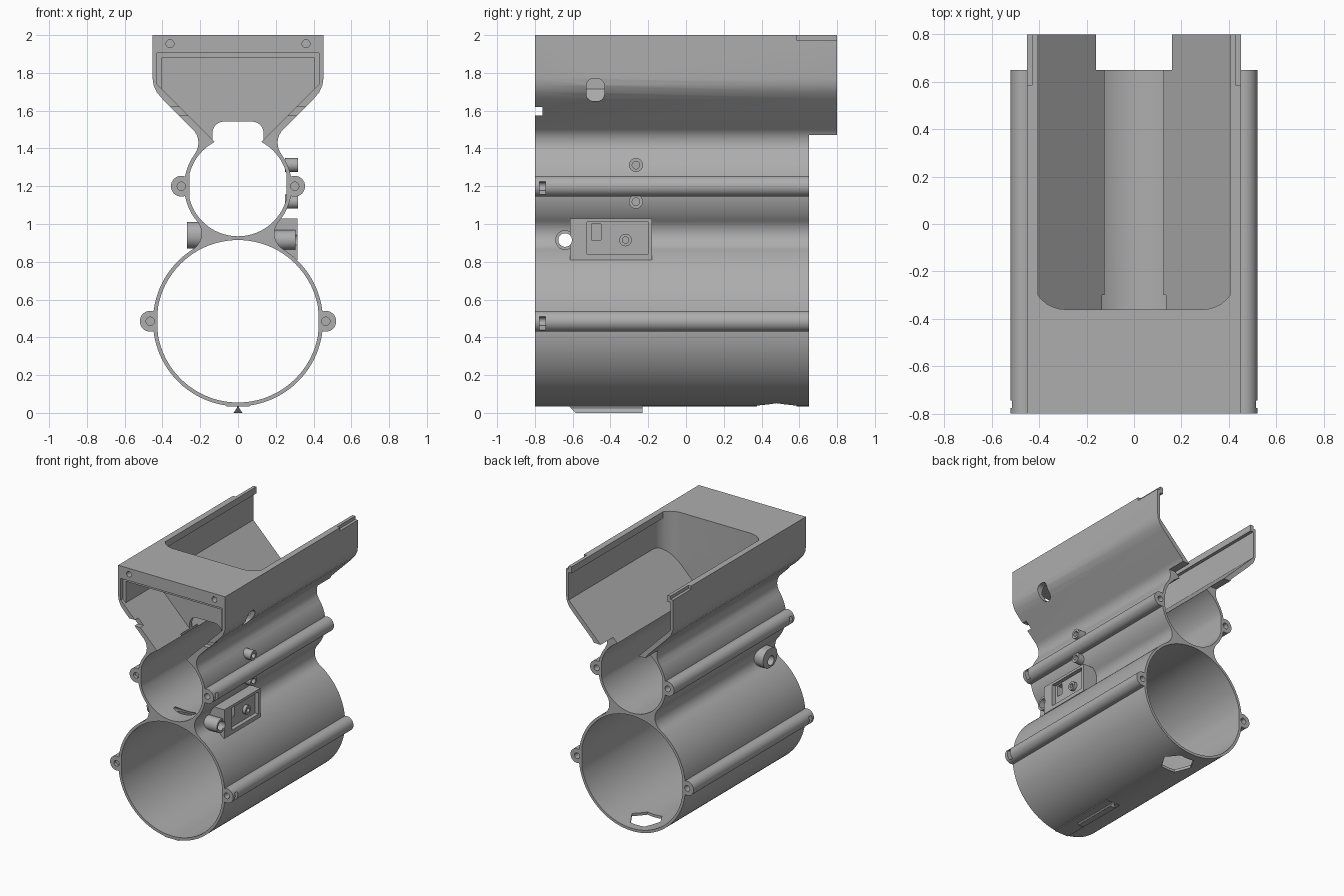
import bpy, bmesh, math

cube = bpy.data.objects.get("Cube")
if cube:
    bpy.data.objects.remove(cube, do_unlink=True)

grey = bpy.data.materials.new("plain grey")
grey.use_nodes = True
COLOUR = (0.42, 0.42, 0.42, 1)
grey.diffuse_color = COLOUR
grey.node_tree.nodes["Principled BSDF"].inputs["Base Color"].default_value = COLOUR


def arc(cx, cz, r, start, end, n=24):
    angles = [math.radians(start + (end - start) * i / n) for i in range(n + 1)]
    return [(cx + r * math.cos(a), cz + r * math.sin(a)) for a in angles]


def circle(cx, cz, r, n=32):
    return arc(cx, cz, r, 0, 360, n)[:-1]


def rounded(cx, cz, hw, hh, r):
    pts = []
    for i, (sx, sz) in enumerate([(1, 1), (-1, 1), (-1, -1), (1, -1)]):
        pts += arc(cx + sx * (hw - r), cz + sz * (hh - r), r, 90 * i, 90 * i + 90, 8)
    return pts


def rect(u0, u1, v0, v1):
    return [(u0, v0), (u1, v0), (u1, v1), (u0, v1)]


def mirrored(half):
    """Close a right-hand half outline with its mirror image."""
    return half + [(-x, z) for x, z in reversed(half) if x > 1e-5]


def prism(name, pts, a, b, axis="y"):
    """Extrude a 2D outline from a to b along an axis."""
    place = {"x": lambda u, v, t: (t, u, v), "y": lambda u, v, t: (u, t, v),
             "z": lambda u, v, t: (u, v, t)}[axis]
    bm = bmesh.new()
    face = bm.faces.new([bm.verts.new(place(u, v, a)) for u, v in pts])
    top = bmesh.ops.extrude_face_region(bm, geom=[face])["geom"]
    shift = place(0, 0, b - a)
    bmesh.ops.translate(bm, verts=[g for g in top if isinstance(g, bmesh.types.BMVert)], vec=shift)
    bmesh.ops.recalc_face_normals(bm, faces=bm.faces)
    mesh = bpy.data.meshes.new(name)
    bm.to_mesh(mesh)
    bm.free()
    mesh.materials.append(grey)
    obj = bpy.data.objects.new(name, mesh)
    bpy.context.collection.objects.link(obj)
    return obj


def combine(obj, tool, operation):
    mod = obj.modifiers.new("combine", "BOOLEAN")
    mod.operation, mod.object, mod.solver = operation, tool, "EXACT"
    bpy.context.view_layer.objects.active = obj
    bpy.ops.object.modifier_apply(modifier=mod.name)
    bpy.data.objects.remove(tool, do_unlink=True)


def add(obj, *args):
    combine(obj, prism("addition", *args), "UNION")


def cut(obj, *args):
    combine(obj, prism("cutter", *args), "DIFFERENCE")


FRONT, BACK = -0.8, 0.65
BIG, SMALL = 0.485, 1.2
EARS = [(0.465, BIG), (0.30, SMALL)]

# Outer shell: two stacked tubes blending into a flared tray
half = arc(0, BIG, 0.45, -90, 57.8, 48)
half += arc(0.293, 0.9505, 0.1, 237.8, 139.6)[1:]
half += arc(0, SMALL, 0.285, -40.4, 36.6)[1:]
half += arc(0.31, 1.43, 0.1, 216.6, 135)[1:]
half += [(0.4, 1.662), (0.43, 1.697), (0.447, 1.735), (0.452, 1.77), (0.452, 2)]
body = prism("body", mirrored(half), -0.9, 0.8)

# Screw ears along both sides of each tube
for x, z in EARS:
    for s in (-1, 1):
        add(body, circle(s * x, z, 0.055), -0.9, 0.75)

# Side bracket, wire port sleeves on both sides
add(body, rect(-0.615, -0.18, 0.81, 1.03), 0.12, 0.315, "x")
add(body, circle(-0.64, 0.915, 0.052), 0.1, 0.305, "x")
add(body, rounded(-0.63, 0.94, 0.085, 0.07, 0.065), -0.27, -0.1, "x")

# Square off both ends, leaving the tray longer at the back
cut(body, rect(-1, 1, -1, 3), -1, FRONT)
cut(body, rect(-1, 1, -1, 1.47), BACK, 1)

# Tube bores with slight flats behind the ears
for z, r, flat in ((BIG, 0.43, 0.425), (SMALL, 0.265, 0.257)):
    bore = [(max(-flat, min(flat, x)), v) for x, v in circle(0, z, r, 96)]
    cut(body, bore, -1, 1)


def flare(width, top):
    return mirrored([(0.1, 1.41), (width, width + 1.31), (width, top)])


# Open tray with rounded front corners and a thin inner lip
lip_section = mirrored([(0.1, 1.41), (0.43, 1.74), (0.43, 1.95), (0.405, 1.95), (0.405, 2.2)])
tray = prism("tray_cutter", lip_section, -0.6, 1)
combine(tray, prism("plan", rounded(0, 0.42, 0.43, 0.78, 0.14), 1, 3, "z"), "INTERSECT")
combine(body, tray, "DIFFERENCE")

# Front cavity, its wider mouth and the arch leading to the tray
cut(body, flare(0.405, 1.88), -1, -0.39)
cut(body, flare(0.43, 1.905), -1, -0.775)
cut(body, rounded(0, 1.45, 0.135, 0.092, 0.06), -0.5, -0.3)

# Stepped rear rim
for s in (-1, 1):
    cut(body, rect(s * 0.45 - 0.02, s * 0.45 + 0.02, 1.975, 2.1), 0.585, 1)

# Screw holes and nut slots
for s in (-1, 1):
    cut(body, circle(s * 0.36, 1.955, 0.021), -1, -0.7)
    for x, z in EARS:
        cut(body, circle(s * x, z, 0.022), -1, -0.68)
        cut(body, circle(s * x, z, 0.022), 0.55, 1)
        outer = sorted((s * x, s * (x + 0.1)))
        cut(body, rect(-0.775, -0.745, z - 0.045, z + 0.025), *outer, "x")

# Side window, front notches, wire port and bottom opening
cut(body, rounded(-0.48, 1.71, 0.048, 0.06, 0.04), 0.3, 0.6, "x")
cut(body, rect(-0.9, -0.76, 1.575, 1.62), -1, 1, "x")
cut(body, circle(-0.64, 0.915, 0.036), -1, 1, "x")
cut(body, [(0.12 * u, 0.48 + 0.12 * v) for u, v in circle(0, 0, 1, 6)], -0.2, 0.2, "z")

# Bracket recess with slot and screw post
cut(body, rect(-0.525, -0.2, 0.84, 1.01), 0.285, 0.4, "x")
cut(body, rect(-0.5, -0.45, 0.915, 1.0), 0.2, 0.4, "x")
add(body, circle(-0.32, 0.915, 0.033), 0.27, 0.31, "x")
cut(body, circle(-0.32, 0.915, 0.017), 0.25, 0.4, "x")

parts = [body]

# Hollow side pegs
for name, z in (("upper_peg", 1.312), ("lower_peg", 1.118)):
    peg = prism(name, circle(-0.265, z, 0.037), 0.25, 0.318, "x")
    cut(peg, circle(-0.265, z, 0.02), 0.28, 0.4, "x")
    parts.append(peg)

# Dovetail rail under the large tube
rail = prism("bottom_rail", mirrored([(0.024, 0), (0.006, 0.026), (0.008, 0.05)]), -0.63, -0.23)
slope = [(-0.7, -0.1), (-0.585, -0.1), (-0.585, 0), (-0.625, 0.04), (-0.7, 0.04)]
cut(rail, slope, -0.1, 0.1, "x")
parts.append(rail)
parts.append(prism("rail_foot", rect(-0.06, 0.06, 0.033, 0.05), FRONT, -0.23))

for obj in parts:
    bpy.ops.object.select_all(action="DESELECT")
    obj.select_set(True)
    bpy.context.view_layer.objects.active = obj
    bpy.ops.object.shade_smooth_by_angle(angle=math.radians(30))
